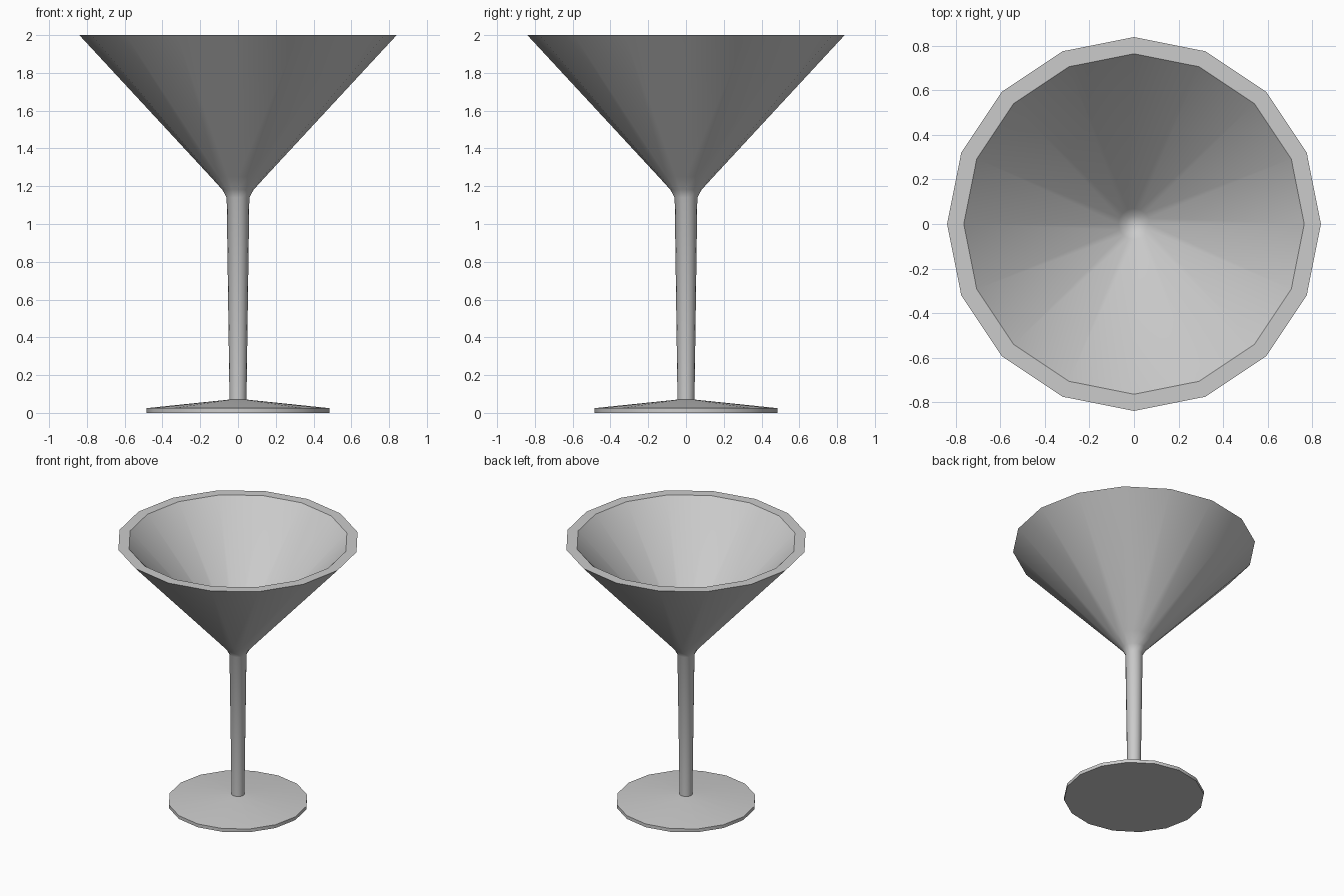
import bpy, bmesh, math

if "Cube" in bpy.data.objects:
    bpy.data.objects.remove(bpy.data.objects["Cube"])

SIDES = 16

# Half profile (radius, height), from under the foot, up the stem, over the rim and into the bowl
profile = [
    (0, 0), (0.485, 0), (0.485, 0.025), (0.05, 0.07),        # foot
    (0.045, 0.07), (0.06, 1.14),                             # stem
    (0.083, 1.182), (0.145, 1.25), (0.84, 2.0),              # bowl outside
    (0.765, 2.0), (0.07, 1.25), (0.038, 1.225), (0, 1.215),  # bowl inside
]


def lathe(name, points):
    """Spin a profile round the z axis into one closed surface."""
    bm = bmesh.new()
    verts = [bm.verts.new((r, 0, z)) for r, z in points]
    edges = [bm.edges.new(pair) for pair in zip(verts, verts[1:])]
    bmesh.ops.spin(bm, geom=verts + edges, cent=(0, 0, 0), axis=(0, 0, 1),
                   angle=math.tau, steps=SIDES, use_duplicate=False)
    bmesh.ops.remove_doubles(bm, verts=bm.verts[:], dist=0.0005)
    bmesh.ops.recalc_face_normals(bm, faces=bm.faces[:])
    mesh = bpy.data.meshes.new(name)
    bm.to_mesh(mesh)
    bm.free()
    obj = bpy.data.objects.new(name, mesh)
    bpy.context.collection.objects.link(obj)
    return obj


# Stemmed glass with smooth sides and sharp rim and foot edges
glass = lathe("cocktail_glass", profile)
bpy.context.view_layer.objects.active = glass
glass.select_set(True)
bpy.ops.object.shade_smooth_by_angle(angle=math.radians(30))
